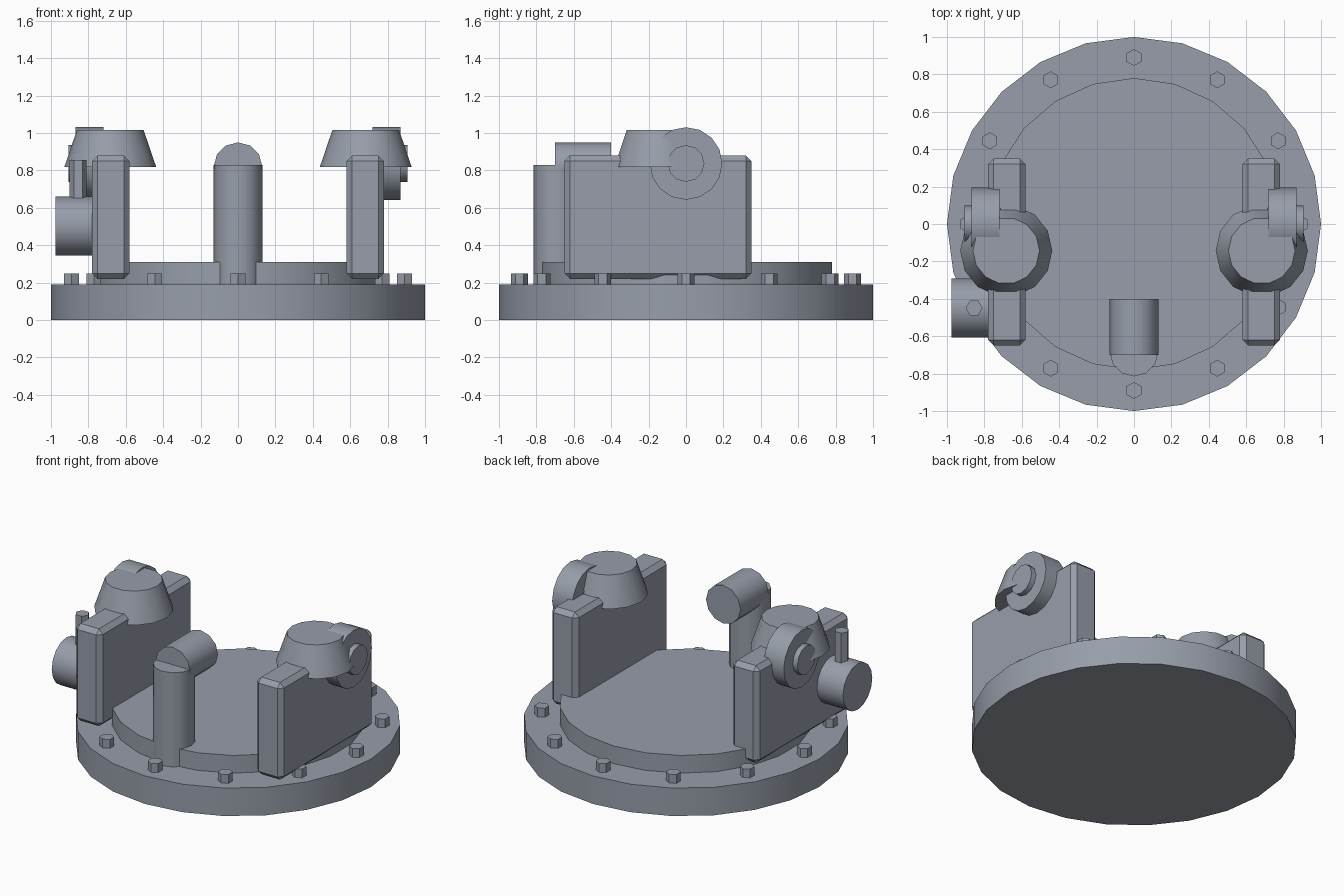
import bpy, bmesh
from math import sin, cos, pi, radians
from mathutils import Matrix

if "Cube" in bpy.data.objects:
    bpy.data.objects.remove(bpy.data.objects["Cube"])

# Orientation of a cylinder axis (first rim vertex points up / to +y)
AXES = {
    'X': Matrix(((0, 0, 1), (1, 0, 0), (0, 1, 0))).to_4x4(),
    'Y': Matrix.Rotation(pi / 2, 4, 'X'),
    'Z': Matrix.Identity(4),
}

# Blue-grey metal used on every part
metal = bpy.data.materials.new("blue_grey_metal")
metal.diffuse_color = (0.31, 0.34, 0.40, 1)
metal.use_nodes = True
metal.node_tree.nodes["Principled BSDF"].inputs["Base Color"].default_value = metal.diffuse_color


def finish(bm, name):
    bmesh.ops.recalc_face_normals(bm, faces=bm.faces)
    me = bpy.data.meshes.new(name)
    bm.to_mesh(me)
    bm.free()
    me.materials.append(metal)
    ob = bpy.data.objects.new(name, me)
    bpy.context.collection.objects.link(ob)
    bpy.ops.object.select_all(action='DESELECT')
    ob.select_set(True)
    bpy.context.view_layer.objects.active = ob
    bpy.ops.object.shade_smooth_by_angle(angle=radians(31))
    return ob


def cyl(name, center, r, length, sides, axis='Z', r2=None, spin=0):
    bm = bmesh.new()
    m = Matrix.Translation(center) @ AXES[axis] @ Matrix.Rotation(spin, 4, 'Z')
    bmesh.ops.create_cone(bm, cap_ends=True, segments=sides, radius1=r,
                          radius2=r if r2 is None else r2, depth=length, matrix=m)
    return finish(bm, name)


def chamfered_box(name, center, size, bevel):
    bm = bmesh.new()
    m = Matrix.Translation(center) @ Matrix.Diagonal((*size, 1))
    bmesh.ops.create_cube(bm, size=1, matrix=m)
    bmesh.ops.bevel(bm, geom=bm.edges[:], offset=bevel, segments=1,
                    affect='EDGES', profile=0.5)
    return finish(bm, name)


# Base flange and raised deck
cyl("base_flange", (0, 0, 0.095), 1.0, 0.19, 24)
cyl("raised_deck", (0, 0, 0.235), 0.78, 0.15, 22)

# Ring of hex bolts
for i in range(12):
    a = i * pi / 6
    cyl(f"bolt_{i + 1}", (0.89 * cos(a), 0.89 * sin(a), 0.21), 0.045, 0.08, 6)

# Side plates with cone caps, wheels and hubs
for side, s in (("left", -1), ("right", 1)):
    chamfered_box(f"{side}_plate", (s * 0.68, -0.15, 0.55), (0.2, 1.0, 0.66), 0.03)
    cyl(f"{side}_cone_cap", (s * 0.683, -0.143, 0.917), 0.246, 0.2, 14,
        r2=0.178, spin=pi / 2)
    cyl(f"{side}_wheel", (s * 0.795, 0, 0.837), 0.194, 0.15, 16, 'X')
    cyl(f"{side}_wheel_hub", (s * 0.81, 0, 0.837), 0.098, 0.19, 12, 'X')

# Left side motor with its hex stem
cyl("motor_drum", (-0.87, -0.449, 0.503), 0.157, 0.21, 16, 'X')
cyl("motor_stem", (-0.855, -0.449, 0.74), 0.045, 0.23, 6, spin=pi / 2)

# Front post with horizontal barrel on top
cyl("front_post", (0, -0.685, 0.51), 0.13, 0.64, 12)
cyl("post_barrel", (0, -0.55, 0.82), 0.13, 0.3, 12, 'Y')
